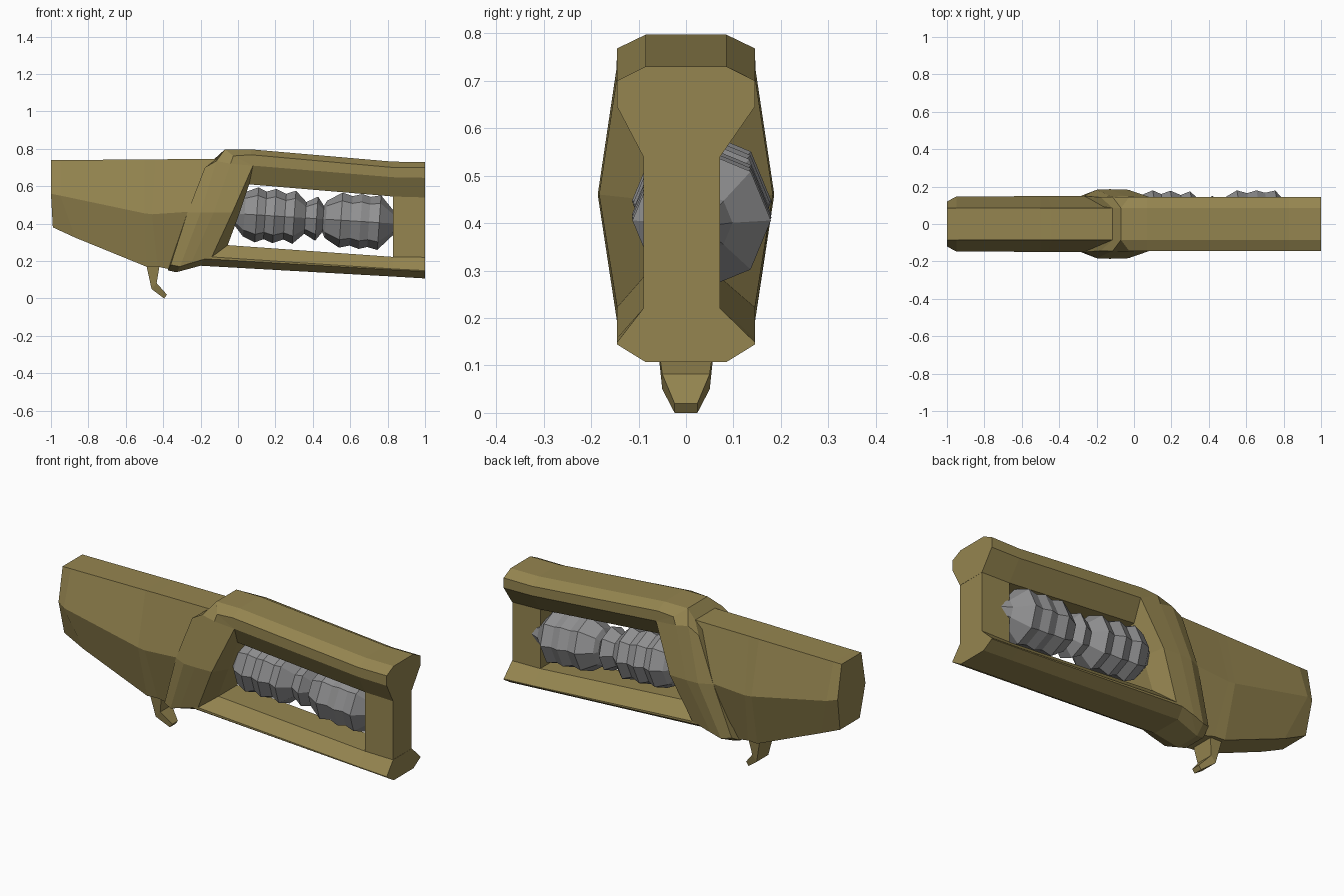
import bpy, bmesh, math


def material(name, rgb):
    m = bpy.data.materials.new(name)
    m.diffuse_color = (*rgb, 1)
    return m


OLIVE = material("olive tan", (0.30, 0.235, 0.08))
GREY = material("mid grey", (0.28, 0.28, 0.285))


def loft(name, rings, mat):
    """Skin a row of closed rings and cap both ends."""
    bm = bmesh.new()
    rows = [[bm.verts.new(p) for p in ring] for ring in rings]
    n = len(rows[0])
    for a, b in zip(rows, rows[1:]):
        for i in range(n):
            j = (i + 1) % n
            bm.faces.new((a[i], a[j], b[j], b[i]))
    bm.faces.new(rows[0][::-1])
    bm.faces.new(rows[-1])
    bmesh.ops.remove_doubles(bm, verts=bm.verts, dist=0.0005)
    bmesh.ops.recalc_face_normals(bm, faces=bm.faces)
    me = bpy.data.meshes.new(name)
    bm.to_mesh(me)
    bm.free()
    me.materials.append(mat)
    ob = bpy.data.objects.new(name, me)
    bpy.context.collection.objects.link(ob)
    return ob


def mirrored(half):
    """Half ring of (x, z, half width) -> full ring, both sides."""
    front = [(x, -w, z) for x, z, w in half]
    back = [(x, 0.072 if w == 0.09 else w, z) for x, z, w in half[::-1]]
    return front + back


# Rear body: hexagonal sections, the last one slanted to meet the collar
loft("rear_body", [mirrored(h) for h in (
    [(-1, .74, .085), (-1, .56, .12), (-.99, .38, .085)],
    [(-.95, .74, .085), (-.95, .55, .147), (-.87, .325, .09)],
    [(-.5, .743, .085), (-.5, .455, .149), (-.49, .17, .085)],
    [(-.44, .744, .085), (-.46, .45, .149), (-.43, .17, .08)],
    [(-.11, .745, .085), (-.24, .465, .15), (-.36, .155, .07)],
)], OLIVE)

# Collar: slanted band that swells out to the frame
loft("collar", [mirrored(h) for h in (
    [(-.115, .745, .085), (-.177, .70, .143), (-.27, .46, .15),
     (-.36, .18, .12), (-.375, .15, .065)],
    [(-.07, .797, .085), (-.115, .735, .145), (-.2, .46, .183),
     (-.31, .17, .14), (-.33, .14, .07)],
)], OLIVE)

# Front frame: one C-shaped sweep, top rail - slanted pillar - bottom rail
CORNER_T = [(.08, .71, .145), (.06, .61, .09)]
CORNER_B = [(-.14, .222, .145), (-.055, .285, .09)]
loft("front_frame", [mirrored(h) for h in (
    [(1, .73, .085), (1, .70, .145), (1, .645, .145), (1, .54, .09)],
    [(.83, .731, .085), (.83, .70, .145), (.83, .648, .145), (.83, .545, .09)],
    [(.07, .797, .085), (.07, .768, .145)] + CORNER_T,
    [(-.07, .797, .085), (-.025, .762, .145)] + CORNER_T,
    [(-.115, .735, .145), (-.04, .72, .147)] + CORNER_T,
    [(-.2, .46, .183), (-.13, .46, .186), (-.03, .46, .183), (.006, .45, .09)],
    [(-.31, .17, .14), (-.25, .19, .145)] + CORNER_B,
    [(-.33, .14, .07), (-.23, .195, .145)] + CORNER_B,
    [(-.2, .175, .085), (-.18, .212, .145)] + CORNER_B,
    [(.83, .117, .085), (.83, .153, .145), (.83, .158, .145), (.83, .222, .09)],
    [(1, .107, .085), (1, .144, .145), (1, .149, .145), (1, .22, .09)],
)], OLIVE)

# End post closing the window
loft("end_post", [[(x, -.09, .2), (x, .072, .2), (x, .072, .56), (x, -.09, .56)]
                  for x in (.83, .999)], OLIVE)

# Ribbed coil: octagonal turned profile on a slightly falling axis
profile = [(-.07, .03), (-.03, .045), (.035, .12), (.1, .147), (.145, .127),
           (.195, .145), (.25, .122), (.3, .142), (.36, .085), (.42, .118),
           (.455, .07), (.47, .10), (.55, .147), (.605, .132), (.655, .147),
           (.70, .134), (.755, .146), (.83, .065), (.89, .035)]
rings = []
for x, r in profile:
    zc = .453 - .063 * x
    rings.append([(x + .07 * r * math.sin(a), .033 + r * math.cos(a),
                   zc + r * math.sin(a))
                  for a in (k * math.pi / 4 for k in range(8))])
loft("ribbed_coil", rings, GREY)

# Hooked trigger under the body, tapering to its tip
loft("trigger_hook", [[(xa, -w, za), (xa, w, za), (xb, w, zb), (xb, -w, zb)]
                      for xa, za, xb, zb, w in (
    (-.495, .20, -.415, .20, .066),
    (-.462, .05, -.435, .082, .05),
    (-.395, .0, -.38, .02, .024),
)], OLIVE)
